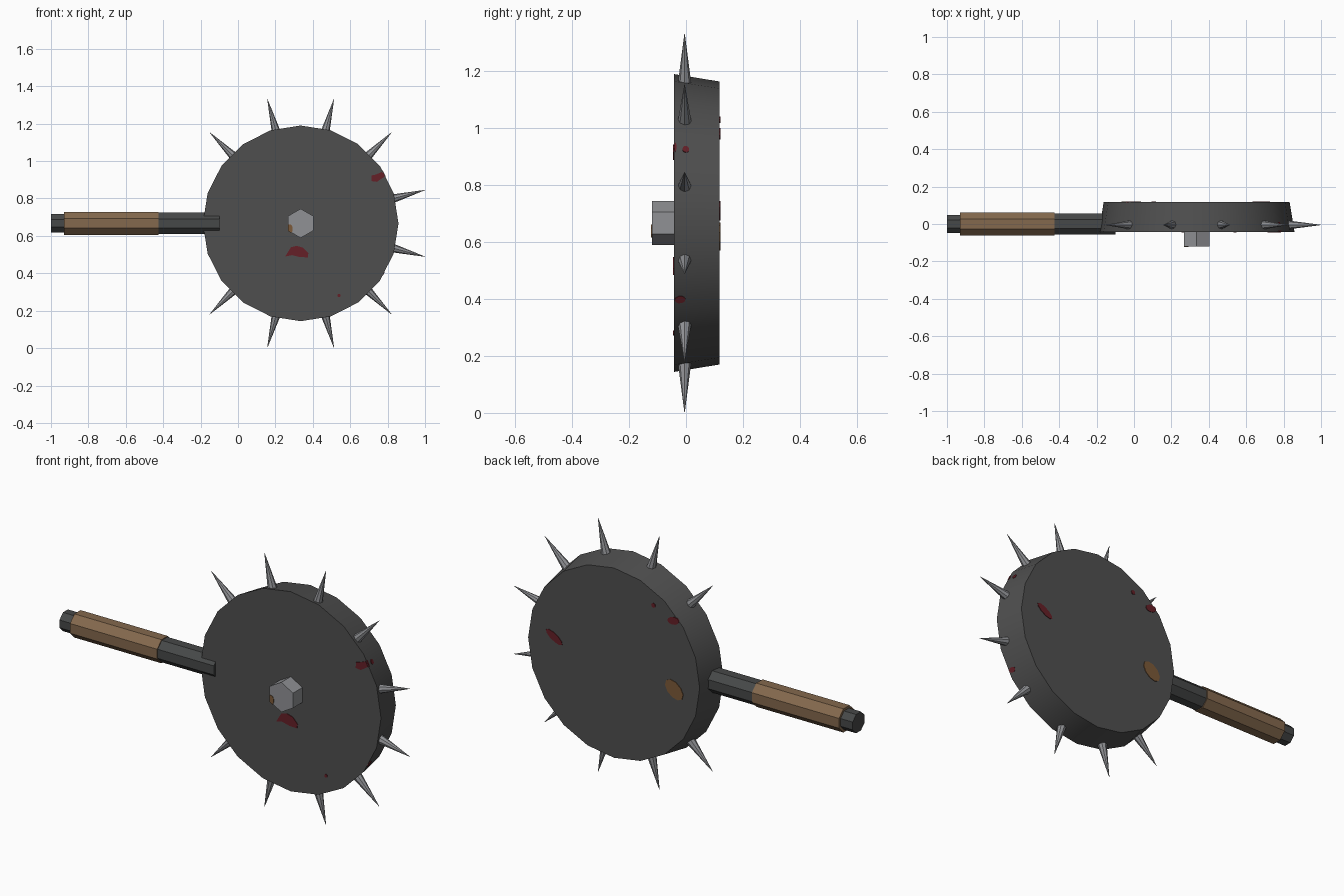
import bpy, bmesh, math
from mathutils import Vector

if "Cube" in bpy.data.objects:
    bpy.data.objects.remove(bpy.data.objects["Cube"])

def material(name, r, g, b):
    m = bpy.data.materials.new(name)
    m.diffuse_color = (r, g, b, 1)
    m.use_nodes = True
    m.node_tree.nodes["Principled BSDF"].inputs["Base Color"].default_value = m.diffuse_color
    return m

IRON = material("dark iron", 0.078, 0.078, 0.078)
ROD = material("rod metal", 0.062, 0.065, 0.065)
STEEL = material("bright steel", 0.28, 0.285, 0.30)
LEATHER = material("brown grip", 0.23, 0.14, 0.075)
BLOOD = material("dried red", 0.13, 0.014, 0.02)
RUST = material("rust", 0.20, 0.10, 0.04)

X, Y, Z = Vector((1, 0, 0)), Vector((0, 1, 0)), Vector((0, 0, 1))
C = Vector((0.335, 0, 0.667))          # disc centre
R_FRONT, R_BACK, Y_FRONT, Y_BACK = 0.523, 0.497, -0.042, 0.118

def finish(name, bm, mat, smooth=None):
    bmesh.ops.recalc_face_normals(bm, faces=bm.faces[:])
    me = bpy.data.meshes.new(name)
    bm.to_mesh(me)
    bm.free()
    me.materials.append(mat)
    ob = bpy.data.objects.new(name, me)
    bpy.context.collection.objects.link(ob)
    if smooth:
        bpy.ops.object.select_all(action='DESELECT')
        ob.select_set(True)
        bpy.context.view_layer.objects.active = ob
        bpy.ops.object.shade_smooth_by_angle(angle=math.radians(smooth))
    return ob

def turned(name, origin, axis, ref, sections, n, mat, phase=0.0, smooth=None):
    """n-sided body along axis; sections are (distance, radius)."""
    bm = bmesh.new()
    side = axis.cross(ref)
    rings = []
    for t, r in sections:
        ring = []
        for i in range(n):
            a = 2 * math.pi * (i + phase) / n
            ring.append(bm.verts.new(origin + axis * t + r * (math.cos(a) * ref + math.sin(a) * side)))
        rings.append(ring)
    for a, b in zip(rings, rings[1:]):
        for i in range(n):
            j = (i + 1) % n
            bm.faces.new((a[i], a[j], b[j], b[i]))
    bm.faces.new(rings[0])
    bm.faces.new(rings[-1])
    return finish(name, bm, mat, smooth)

def patch(name, centre, u, v, outline, mat, thick=0.003):
    """Thin painted plate lying in the plane u, v."""
    nrm = u.cross(v).normalized() * thick
    bm = bmesh.new()
    lo = [bm.verts.new(centre + u * p + v * q - nrm) for p, q in outline]
    hi = [bm.verts.new(centre + u * p + v * q + nrm) for p, q in outline]
    n = len(lo)
    bm.faces.new(lo)
    bm.faces.new(hi)
    for i in range(n):
        j = (i + 1) % n
        bm.faces.new((lo[i], lo[j], hi[j], hi[i]))
    return finish(name, bm, mat)

def oval(a, b, tilt=0.0, n=10):
    t, out = math.radians(tilt), []
    for i in range(n):
        s = 2 * math.pi * i / n
        p, q = a * math.cos(s), b * math.sin(s)
        out.append((p * math.cos(t) - q * math.sin(t), p * math.sin(t) + q * math.cos(t)))
    return out

# Weighted disc head
turned("disc_head", C, Y, Z, [(Y_FRONT, R_FRONT), (Y_BACK, R_BACK)], 20, IRON, smooth=30)

# Hexagonal nut
turned("hex_nut", C, Y, Z, [(-0.12, 0.078), (-0.03, 0.078)], 6, STEEL)

# Spikes around the rim, none where the handle joins
for k in range(12):
    a = math.radians(15 + 30 * k)
    if abs(math.cos(a) + 0.966) < 0.01:
        continue
    d = Vector((math.cos(a), 0, math.sin(a)))
    turned("spike", C + Y * -0.005, d, Y, [(0.48, 0.027), (0.688, 0.0008)], 8, STEEL)

# Handle: pommel rod, grip, neck
H = Vector((0, 0, 0.667))
turned("handle_rod", H, X, Z, [(-1.0, 0.053), (-0.42, 0.053)], 8, ROD, 0.5)
turned("handle_grip", H, X, Z, [(-0.93, 0.067), (-0.425, 0.067)], 8, LEATHER, 0.5)
turned("handle_neck", H, X, Z, [(-0.43, 0.062), (-0.10, 0.062)], 8, ROD, 0.5)

# Stains on the front face
def front(x, z, y=Y_FRONT):
    return Vector((x, y, z))
bean = [(-.065, -.025), (-.03, -.018), (.01, -.028), (.055, -.03), (.058, -.008),
        (.03, .022), (-.005, .032), (-.035, .024), (-.05, 0)]
patch("front_stain", front(0.318, 0.515), X, Z, bean, BLOOD)
edge = [(-.035, -.022), (-.005, -.026), (.015, -.012), (.037, .002), (.022, .027),
        (.01, .022), (-.015, .012), (-.033, .008)]
patch("edge_stain", front(0.748, 0.915), X, Z, edge, BLOOD)
patch("front_drop", front(0.54, 0.281), X, Z, oval(.009, .009), BLOOD)
patch("nut_rust", front(0.281, 0.638, -0.12), X, Z,
      [(-.013, -.012), (.004, -.022), (.011, -.01), (.01, .012), (0, .024), (-.013, .022)], RUST)

# Stains on the back face
def back(x, z):
    return Vector((x, Y_BACK, z))
patch("back_stain", back(0.68, 0.71), X, Z, oval(.055, .02, 32), BLOOD)
patch("back_edge_stain", back(-0.01, 0.98), X, Z, oval(.034, .02, -10), BLOOD)
patch("back_drop", back(0.105, 1.03), X, Z, oval(.012, .012), BLOOD)
patch("back_rust", back(-0.015, 0.62), X, Z, oval(.06, .04, 40), RUST)

# Stains on the rim, each lying on one sloped facet
def rim(name, deg, y, along, outline):
    a = math.radians(deg)
    out = Vector((math.cos(a), 0, math.sin(a)))
    tan = Vector((-math.sin(a), 0, math.cos(a)))
    slope = (R_BACK - R_FRONT) / (Y_BACK - Y_FRONT) * math.cos(math.radians(9))
    r = R_FRONT * math.cos(math.radians(9)) + slope * (y - Y_FRONT)
    patch(name, C + Y * y + out * r + tan * along, Y + out * slope, tan, outline, BLOOD)
rim("rim_drop", 27, -0.001, 0.03, oval(.012, .013))
rim("rim_edge_stain", 27, -0.038, 0.035, oval(.004, .018))
rim("rim_stain", -27, -0.021, -0.04, oval(.019, .014))
